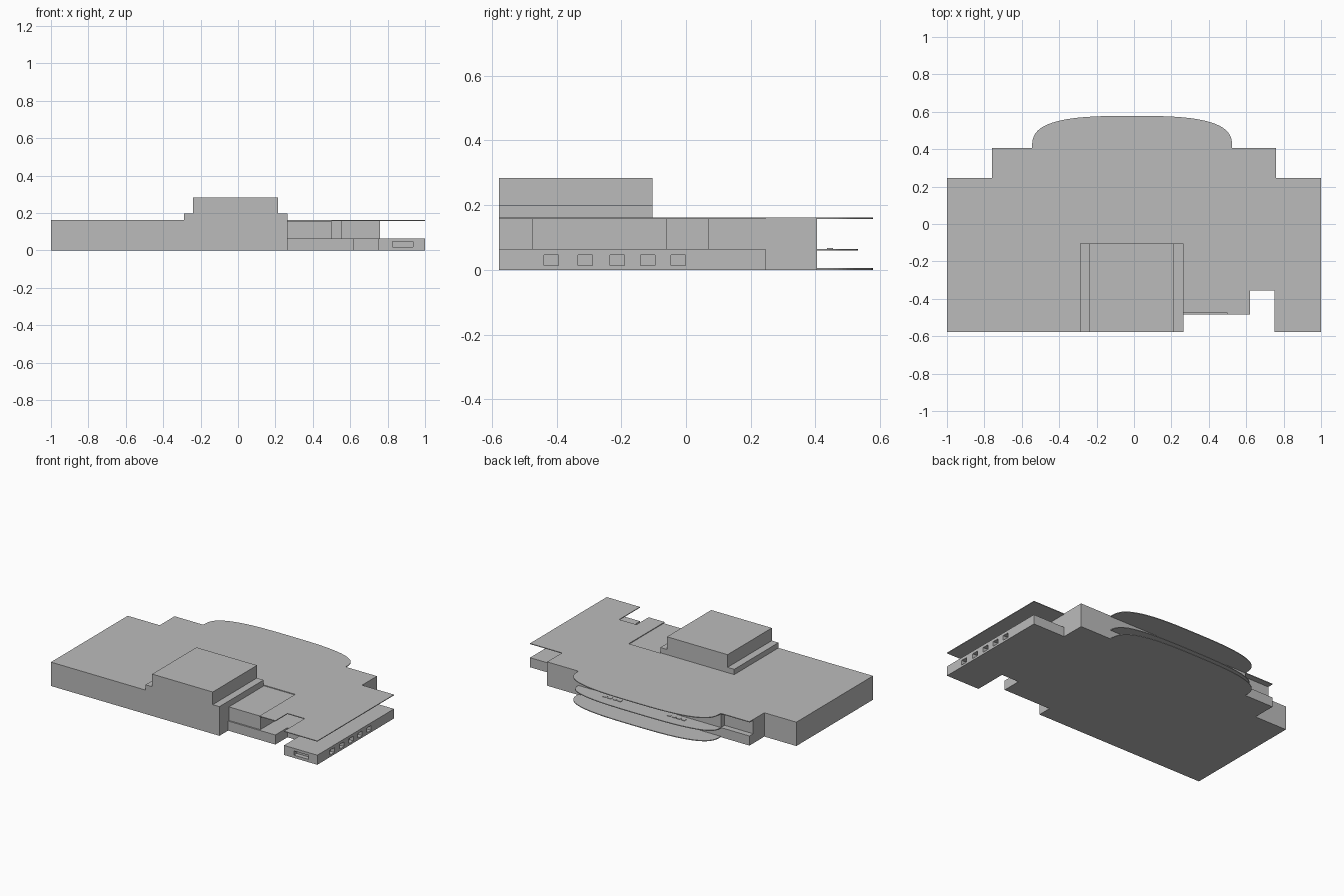
import bpy, bmesh, math

if "Cube" in bpy.data.objects:
    bpy.data.objects.remove(bpy.data.objects["Cube"])

grey = bpy.data.materials.new("plain grey")
grey.diffuse_color = (0.5, 0.5, 0.5, 1)
grey.use_nodes = True
grey.node_tree.nodes["Principled BSDF"].inputs["Base Color"].default_value = grey.diffuse_color

FRONT, BACK = -0.578, 0.405      # main front and rear wall lines
FLOOR, CEIL, TOP = 0.065, 0.157, 0.162


def finish(name, bm):
    bmesh.ops.recalc_face_normals(bm, faces=bm.faces)
    mesh = bpy.data.meshes.new(name)
    bm.to_mesh(mesh)
    bm.free()
    mesh.materials.append(grey)
    ob = bpy.data.objects.new(name, mesh)
    bpy.context.collection.objects.link(ob)
    return ob


def prism(name, outline, z0, z1):
    """Extrude a flat plan outline from z0 to z1."""
    bm = bmesh.new()
    face = bm.faces.new([bm.verts.new((x, y, z0)) for x, y in outline])
    ext = bmesh.ops.extrude_face_region(bm, geom=[face])
    for v in ext["geom"]:
        if isinstance(v, bmesh.types.BMVert):
            v.co.z = z1
    return finish(name, bm)


def rect(x0, x1, y0, y1):
    return [(x0, y0), (x1, y0), (x1, y1), (x0, y1)]


def bow(depth, n=40):
    """Rounded rear bay, listed from the right end to the left end."""
    pts = []
    for i in range(n + 1):
        a = math.pi * i / n
        c, s = math.cos(a), math.sin(a)
        pts.append((-0.01 + 0.535 * math.copysign(abs(c) ** (2 / 3), c),
                    BACK + depth * max(s, 0) ** (2 / 3)))
    return pts


right_rear = [(1, 0.245), (0.76, 0.245), (0.76, BACK)]
left_rear = [(-0.76, BACK), (-0.76, 0.245), (-1, 0.245)]
forecourt = [(0.62, -0.485), (0.62, -0.355), (0.75, -0.355), (0.75, FRONT), (1, FRONT)]

# Ground storey
ground = prism("ground_storey", [(-1, FRONT), (0.265, FRONT), (0.265, -0.485)]
               + forecourt + right_rear + left_rear, 0, FLOOR)

# Upper storey, set back on the right and at the rear left
prism("upper_storey", [(-1, FRONT), (0.265, FRONT), (0.265, -0.475), (0.5, -0.475),
                       (0.5, -0.06), (0.555, -0.06), (0.555, 0.07), (0.76, 0.07),
                       (0.76, BACK), (-0.545, BACK), (-0.545, 0.365), (-0.76, 0.365),
                       (-0.76, 0.245), (-1, 0.245)], FLOOR, CEIL)

# Thin overhanging roof with a cut-out beside the raised hall
prism("roof_slab", [(-1, FRONT), (0.265, FRONT), (0.265, -0.1), (0.5, -0.1), (0.5, -0.485)]
      + forecourt + right_rear + bow(0.173) + left_rear, CEIL, TOP)

# Bowed terrace slabs at the rear
prism("terrace_slab", bow(0.173), 0, 0.005)
prism("balcony_slab", bow(0.127), FLOOR - 0.005, FLOOR)

# Raised hall on its plinth
prism("hall_plinth", rect(-0.29, 0.265, FRONT, -0.103), TOP, 0.198)
prism("raised_hall", rect(-0.24, 0.215, FRONT, -0.103), 0.198, 0.284)

# Small grilles on the balcony floor
for side in (-1, 1):
    for i in range(4):
        x = side * 0.24 + (i - 1.5) * 0.036
        prism("floor_grille", rect(x - 0.013, x + 0.013, 0.435, 0.455), FLOOR, FLOOR + 0.003)

# Window recesses in the ground storey
bm = bmesh.new()
boxes = [(1, y, 0.03, 0.06, 0.045, 0.032) for y in (-0.417, -0.312, -0.213, -0.118, -0.024)]
boxes.append((0.88, FRONT, 0.033, 0.11, 0.06, 0.028))
for x, y, z, sx, sy, sz in boxes:
    cube = bmesh.ops.create_cube(bm, size=1)["verts"]
    bmesh.ops.scale(bm, vec=(sx, sy, sz), verts=cube)
    bmesh.ops.translate(bm, vec=(x, y, z), verts=cube)
cutter = finish("window_cutter", bm)
cutter.hide_render = True
cutter.display_type = 'WIRE'
cut = ground.modifiers.new("windows", 'BOOLEAN')
cut.operation = 'DIFFERENCE'
cut.solver = 'EXACT'
cut.object = cutter
